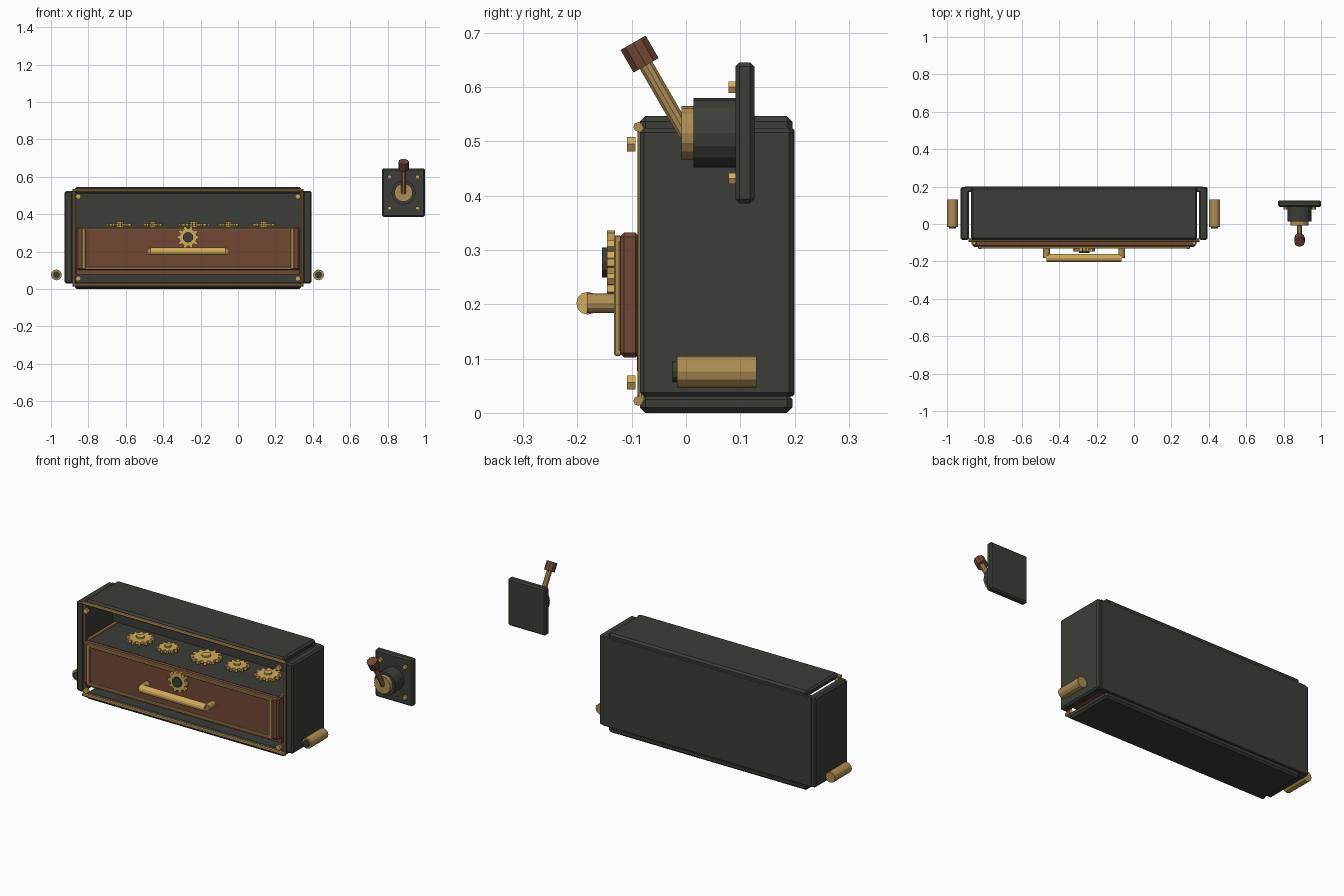
import bpy, bmesh, math
from mathutils import Vector

cube = bpy.data.objects.get("Cube")
if cube:
    bpy.data.objects.remove(cube, do_unlink=True)


def material(name, r, g, b):
    m = bpy.data.materials.new(name)
    m.use_nodes = True
    m.diffuse_color = (r, g, b, 1)
    m.node_tree.nodes["Principled BSDF"].inputs["Base Color"].default_value = (r, g, b, 1)
    return m


IRON = material("dark iron", 0.045, 0.048, 0.038)
GOLD = material("bright gold", 0.64, 0.41, 0.10)
BRASS = material("aged brass", 0.42, 0.27, 0.085)
WOOD = material("red brown wood", 0.165, 0.066, 0.036)


def finish(name, bm, mat):
    bmesh.ops.recalc_face_normals(bm, faces=bm.faces)
    mesh = bpy.data.meshes.new(name)
    bm.to_mesh(mesh)
    bm.free()
    mesh.materials.append(mat)
    ob = bpy.data.objects.new(name, mesh)
    bpy.context.collection.objects.link(ob)
    return ob


def box(name, x, y, z, mat, bevel=0.0):
    """Box from (min, max) ranges, optionally chamfered."""
    bm = bmesh.new()
    bmesh.ops.create_cube(bm, size=1)
    for v in bm.verts:
        for i, (a, b) in enumerate((x, y, z)):
            v.co[i] = a if v.co[i] < 0 else b
    ob = finish(name, bm, mat)
    if bevel:
        mod = ob.modifiers.new("chamfer", 'BEVEL')
        mod.width = bevel
        mod.segments = 1
    return ob


def place(ob, a, b):
    """Move a part built along local z so that it runs from a towards b."""
    a, b = Vector(a), Vector(b)
    ob.location = a
    ob.rotation_mode = 'QUATERNION'
    ob.rotation_quaternion = Vector((0, 0, 1)).rotation_difference(b - a)
    return ob


def prism(name, outline, a, b, mat):
    """Extrude an outline from a to b."""
    bm = bmesh.new()
    face = bm.faces.new([bm.verts.new((px, py, 0)) for px, py in outline])
    top = bmesh.ops.extrude_face_region(bm, geom=[face])["geom"]
    length = (Vector(b) - Vector(a)).length
    for v in top:
        if isinstance(v, bmesh.types.BMVert):
            v.co.z = length
    return place(finish(name, bm, mat), a, b)


def rod(name, a, b, r, mat, sides=12):
    ring = [(r * math.cos(math.tau * i / sides), r * math.sin(math.tau * i / sides))
            for i in range(sides)]
    return prism(name, ring, a, b, mat)


def gear(name, a, b, r, mat, teeth=12):
    outline = []
    for i in range(teeth):
        for step, rad in ((-0.3, 0.78), (-0.18, 1), (0.18, 1), (0.3, 0.78)):
            t = math.tau * (i + step) / teeth
            outline.append((r * rad * math.cos(t), r * rad * math.sin(t)))
    return prism(name, outline, a, b, mat)


CX = -0.267          # middle of the cabinet
SIDES = (("left", 1), ("right", -1))


def span(half):
    return (CX - half, CX + half)


# Cabinet shell
for name, z in (("top", (0.512, 0.547)), ("bottom", (0.0, 0.035))):
    box(name + "_panel", span(0.605), (-0.085, 0.196), z, IRON, 0.01)
box("back_panel", span(0.64), (0.17, 0.2), (0.03, 0.525), IRON, 0.004)
for name, s in SIDES:
    box(name + "_side_panel", sorted((CX + s * 0.615, CX + s * 0.66)),
        (-0.085, 0.198), (0.03, 0.525), IRON, 0.008)

# Trim around the opening
for name, z in (("top", 0.527), ("bottom", 0.022)):
    rod(name + "_trim", (CX - 0.618, -0.088, z), (CX + 0.618, -0.088, z), 0.009, BRASS, 8)
for name, s in SIDES:
    x = CX + s * 0.61
    rod(name + "_trim", (x, -0.082, 0.022), (x, -0.082, 0.527), 0.007, BRASS, 8)
    for level, z in (("upper", 0.495), ("lower", 0.056)):
        x = CX + s * 0.587
        rod(f"{level}_{name}_bolt", (x, -0.093, z), (x, -0.109, z), 0.015, GOLD, 6)

# Drawer
box("drawer_body", span(0.596), (-0.09, 0.16), (0.077, 0.318), WOOD)
box("drawer_deck", span(0.59), (-0.085, 0.17), (0.318, 0.328), IRON)
box("drawer_front", span(0.596), (-0.122, -0.085), (0.102, 0.332), WOOD, 0.008)
for name, s in SIDES:
    x = CX + s * 0.586
    box(name + "_deck_rail", (x - 0.006, x + 0.006), (-0.085, 0.16), (0.325, 0.337), BRASS)
    x = CX + s * 0.557
    box(name + "_drawer_frame", (x - 0.01, x + 0.01), (-0.133, -0.12), (0.106, 0.326), BRASS, 0.003)
for name, z in (("top", 0.321), ("bottom", 0.111)):
    box(name + "_drawer_frame", span(0.567), (-0.132, -0.12), (z - 0.006, z + 0.006), BRASS, 0.002)

# Drawer handle
rod("handle_bar", (CX - 0.2, -0.181, 0.202), (CX + 0.2, -0.181, 0.202), 0.021, GOLD)
for name, s in SIDES:
    x = CX + s * 0.201
    rod(name + "_handle_post", (x, -0.12, 0.202), (x, -0.182, 0.202), 0.018, BRASS)

# Drawer rosette
gear("rosette_gear", (CX, -0.131, 0.277), (CX, -0.146, 0.277), 0.06, GOLD, 10)
rod("rosette_hub", (CX, -0.14, 0.277), (CX, -0.155, 0.277), 0.028, IRON)

# Gears lying on the deck
for i, (x, y, r) in enumerate(((-0.63, 0.05, 0.07), (-0.455, 0.04, 0.058), (-0.235, 0.06, 0.08),
                               (-0.05, 0.065, 0.061), (0.137, 0.065, 0.069))):
    gear(f"deck_gear_{i + 1}", (x, y, 0.336), (x, y, 0.352), r, GOLD)
    rod(f"deck_gear_hub_{i + 1}", (x, y, 0.326), (x, y, 0.361), r * 0.3, GOLD, 10)

# Side rollers
for name, s in SIDES:
    x = CX - 0.003 + s * 0.701
    rod(name + "_roller", (x, -0.017, 0.076), (x, 0.13, 0.076), 0.029, BRASS)
    rod(name + "_roller_cap", (x, -0.025, 0.076), (x, -0.016, 0.076), 0.019, IRON)

# Lever station
LX, LZ = 0.885, 0.516
box("lever_plate", (LX - 0.115, LX + 0.115), (0.091, 0.126), (0.386, 0.646), IRON, 0.008)
rod("lever_base", (LX, 0.092, LZ), (LX, 0.014, LZ), 0.064, IRON, 16)
rod("lever_disc", (LX, 0.015, LZ), (LX, -0.008, LZ), 0.049, BRASS, 16)
for name, s in SIDES:
    for level, h in (("upper", 1), ("lower", -1)):
        x, z = LX + s * 0.075, LZ + h * 0.084
        rod(f"{level}_{name}_plate_bolt", (x, 0.092, z), (x, 0.078, z), 0.012, GOLD, 6)

# Tilted lever arm with its wooden grip
pivot = Vector((LX, 0.0, 0.513))
direction = Vector((0, -math.sin(math.radians(30)), math.cos(math.radians(30))))
rod("lever_arm", pivot, pivot + direction * 0.16, 0.014, BRASS, 10)
rod("lever_grip", pivot + direction * 0.147, pivot + direction * 0.195, 0.028, WOOD, 10)
